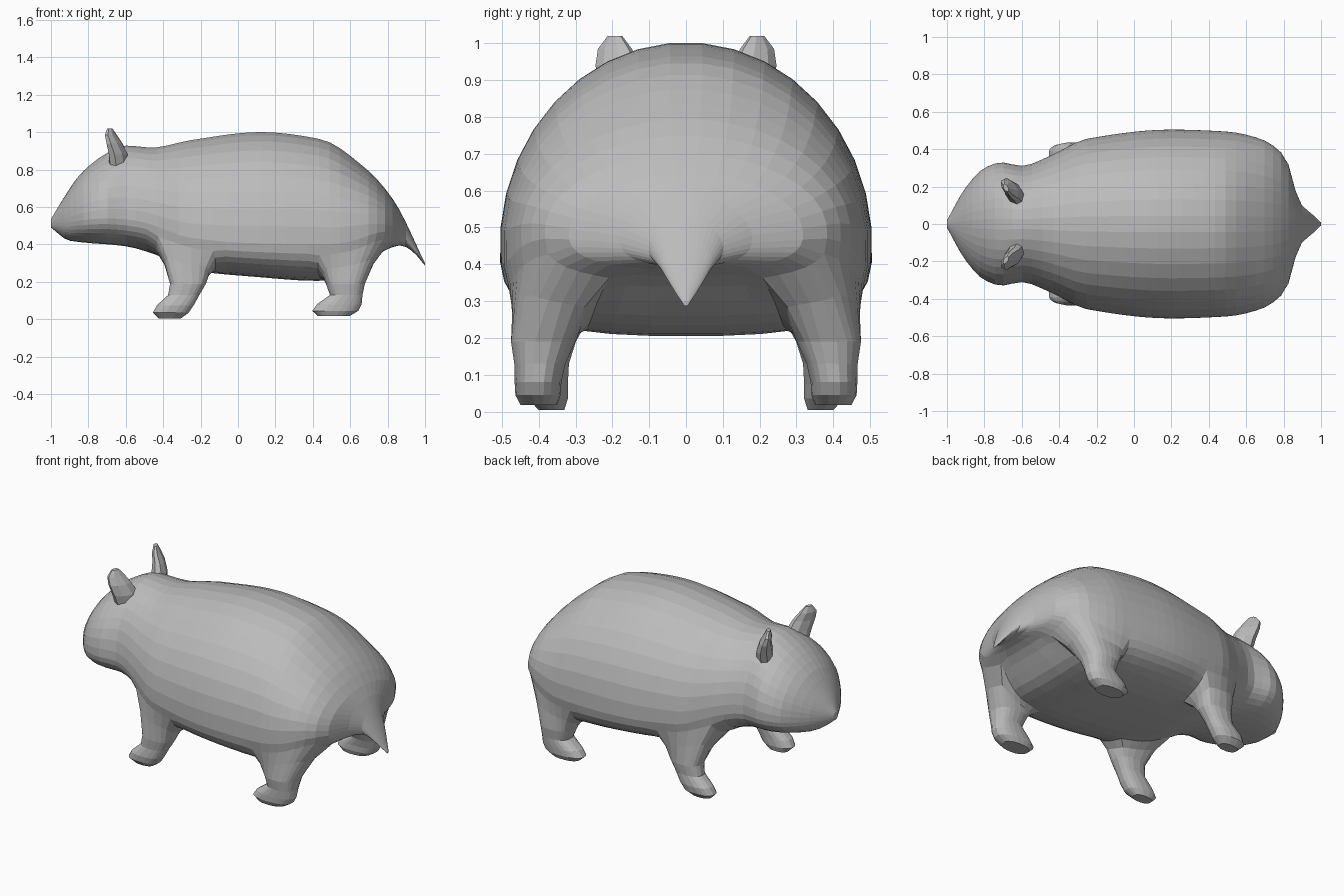
import bpy
import bmesh
import math
from mathutils import Vector

if "Cube" in bpy.data.objects:
    bpy.data.objects.remove(bpy.data.objects["Cube"])

fur = bpy.data.materials.new("grey_fur")
fur.diffuse_color = (0.5, 0.5, 0.5, 1)
fur.use_nodes = True
fur.node_tree.nodes["Principled BSDF"].inputs["Base Color"].default_value = fur.diffuse_color


def curve(points, x):
    """Smooth interpolation through (x, value) points without overshoot."""
    slopes = [(b[1] - a[1]) / (b[0] - a[0]) for a, b in zip(points, points[1:])]
    tangents = [slopes[0]]
    for s, t in zip(slopes, slopes[1:]):
        tangents.append(2 * s * t / (s + t) if s * t > 0 else 0)
    tangents.append(slopes[-1])
    i = 0
    while i < len(slopes) - 1 and x > points[i + 1][0]:
        i += 1
    h = points[i + 1][0] - points[i][0]
    t = (x - points[i][0]) / h
    return ((2 * t**3 - 3 * t**2 + 1) * points[i][1] + (t**3 - 2 * t**2 + t) * h * tangents[i]
            + (3 * t**2 - 2 * t**3) * points[i + 1][1] + (t**3 - t**2) * h * tangents[i + 1])


def power(v, e):
    return math.copysign(abs(v) ** e, v)


def skin(bm, loops):
    """Bridge neighbouring vertex loops of equal length."""
    n = len(loops[0])
    for a, b in zip(loops, loops[1:]):
        for i in range(n):
            j = (i + 1) % n
            bm.faces.new((a[i], a[j], b[j], b[i]))


def finish(bm, name):
    bmesh.ops.recalc_face_normals(bm, faces=bm.faces)
    mesh = bpy.data.meshes.new(name)
    bm.to_mesh(mesh)
    bm.free()
    mesh.materials.append(fur)
    obj = bpy.data.objects.new(name, mesh)
    bpy.context.collection.objects.link(obj)
    return obj


# Body profiles along x, from nose to tail
back_line = [(-1, .535), (-.95, .62), (-.84, .78), (-.7, .89), (-.6, .93), (-.46, .92),
             (-.25, .96), (.12, 1.003), (.44, .965), (.68, .81), (.83, .64), (1, .3)]
belly_line = [(-1, .49), (-.9, .42), (-.6, .39), (-.44, .345), (-.25, .262), (.1, .226),
              (.42, .205), (.6, .235), (.8, .375), (.87, .395), (.93, .365), (1, .287)]
half_width = [(-1, .02), (-.9, .195), (-.8, .3), (-.71, .33), (-.6, .312), (-.45, .365),
              (-.25, .457), (.2, .506), (.5, .495), (.68, .455), (.78, .39), (.83, .31),
              (.86, .19), (.89, .11), (.95, .055), (1, .008)]
widest_level = [(-1, .515), (-.7, .56), (-.55, .55), (-.25, .47), (.1, .45), (.5, .45),
                (.78, .49), (.87, .465), (1, .293)]
belly_round = [(-1, .84), (-.5, .84), (-.3, .74), (0, .68), (.6, .66), (.8, .75), (1, 1)]
N, STEPS = 36, 42


def body_ring(x):
    """Cross-section: round back above the widest level, squarer belly below."""
    top, bottom = curve(back_line, x), curve(belly_line, x)
    width, mid, e = curve(half_width, x), curve(widest_level, x), curve(belly_round, x)
    ring = []
    for i in range(N):
        a = 2 * math.pi * (i + 0.5) / N
        c, s = math.cos(a), math.sin(a)
        if s >= 0:
            ring.append((x, width * c, mid + (top - mid) * s))
        else:
            ring.append((x, width * power(c, e), mid + (mid - bottom) * power(s, e)))
    return ring


stations = [0.4 * (2 * i / STEPS - 1) - 0.6 * math.cos(math.pi * i / STEPS)
            for i in range(STEPS + 1)]
bm = bmesh.new()
grid = [[bm.verts.new(p) for p in body_ring(x)] for x in stations]
skin(bm, grid)
bm.faces.new(grid[0][::-1])
bm.faces.new(grid[-1])

# Leg levels from top to sole: z, front x, back x, middle y, half width
front_leg = [(.19, -.365, -.17, .368, .07), (.13, -.375, -.205, .374, .057),
             (.075, -.435, -.235, .378, .058), (.035, -.457, -.262, .375, .055),
             (.004, -.425, -.305, .365, .035)]
back_leg = [(.19, .468, .68, .388, .088), (.13, .49, .667, .397, .07),
            (.08, .42, .663, .402, .064), (.045, .395, .645, .402, .062),
            (.018, .425, .60, .40, .05)]


def nearest(x):
    return min(range(len(stations)), key=lambda i: abs(stations[i] - x))


def grow_leg(side, x0, x1, levels):
    """Open a patch low on the flank and extrude the leg from its border."""
    i0, i1, j0, j1 = nearest(x0), nearest(x1), 29, 34
    cells = ([(i, j0) for i in range(i0, i1)] + [(i1, j) for j in range(j0, j1)]
             + [(i, j1) for i in range(i1, i0, -1)] + [(i0, j) for j in range(j1, j0, -1)])

    def vert(i, j):
        return grid[i][j if side > 0 else (17 - j) % N]

    patch = {vert(i, j) for i in range(i0, i1 + 1) for j in range(j0, j1 + 1)}
    border = [vert(i, j) for i, j in cells]
    bmesh.ops.delete(bm, geom=[f for f in bm.faces if all(v in patch for v in f.verts)],
                     context="FACES")
    loops = [border]
    for z, xa, xb, cy, ry in levels:
        ring = []
        for i, j in cells:
            a = math.atan2(2 * (j - j0) / (j1 - j0) - 1, 2 * (i - i0) / (i1 - i0) - 1)
            ring.append(Vector(((xa + xb) / 2 + (xb - xa) / 2 * power(math.cos(a), 0.85),
                                side * (cy + ry * power(math.sin(a), 0.85)), z)))
        if len(loops) == 1:
            # Curved shoulder between flank and leg
            mids = []
            for v, p in zip(border, ring):
                m = v.co.lerp(p, 0.6)
                m.z = v.co.z + (p.z - v.co.z) * 0.48
                mids.append(bm.verts.new(m))
            loops.append(mids)
        loops.append([bm.verts.new(p) for p in ring])
    skin(bm, loops)
    bm.faces.new(loops[-1])
    for k in range(2):
        bmesh.ops.smooth_vert(bm, verts=loops[0] + loops[1], factor=0.4,
                              use_axis_x=True, use_axis_y=True, use_axis_z=True)


for side in (-1, 1):
    grow_leg(side, -0.46, -0.12, front_leg)
    grow_leg(side, 0.42, 0.77, back_leg)
body = finish(bm, "body")


def ear(name, side):
    """Thin slanted ear, leaning from the inner back to the outer front."""
    em = bmesh.new()
    loops = []
    for z, cx, cy, length, thick in [(.78, -.635, .145, .06, .05), (.88, -.64, .165, .075, .045),
                                     (.94, -.66, .185, .068, .034), (.985, -.68, .193, .052, .024),
                                     (1.02, -.685, .193, .022, .012)]:
        ring = []
        for i in range(8):
            a = 2 * math.pi * (i + 0.5) / 8
            u, v = length * math.cos(a), thick * math.sin(a)
            ring.append(em.verts.new((cx - 0.5 * u + 0.866 * v,
                                      side * (cy + 0.866 * u + 0.5 * v), z)))
        loops.append(ring)
    skin(em, loops)
    em.faces.new(loops[0][::-1])
    em.faces.new(loops[-1])
    return finish(em, name)


# Mirrored ears, merged into the head
for side, label in ((-1, "right"), (1, "left")):
    part = ear("ear_" + label, side)
    mod = body.modifiers.new("merge", "BOOLEAN")
    mod.operation = "UNION"
    mod.solver = "EXACT"
    mod.object = part
    bpy.context.view_layer.objects.active = body
    bpy.ops.object.modifier_apply(modifier=mod.name)
    bpy.data.objects.remove(part, do_unlink=True)
